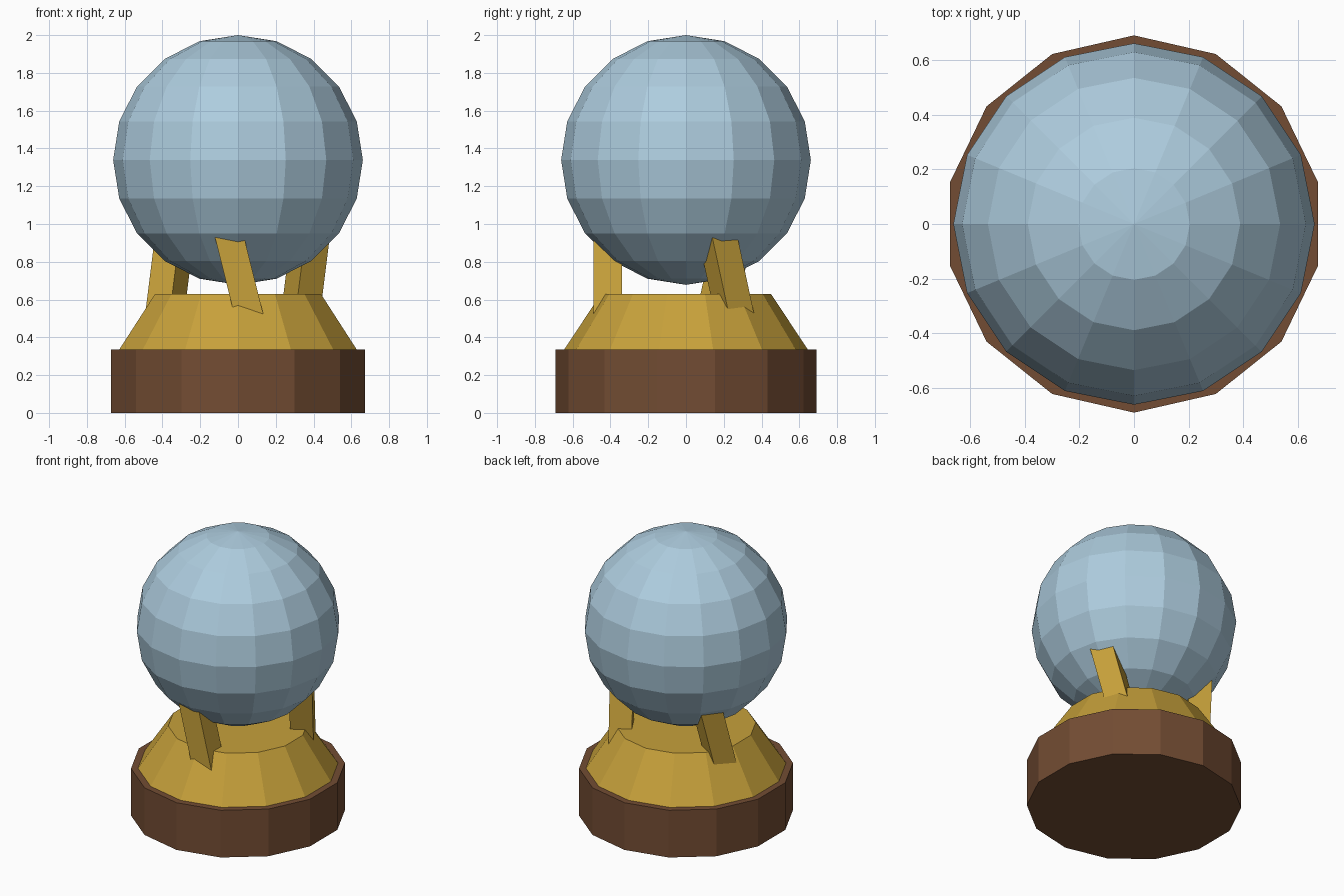
import bpy
from math import radians, sin, cos
from mathutils import Matrix

cube = bpy.data.objects.get("Cube")
if cube:
    bpy.data.objects.remove(cube, do_unlink=True)


def make_material(name, rgb):
    mat = bpy.data.materials.new(name)
    mat.use_nodes = True
    mat.diffuse_color = (*rgb, 1)
    mat.node_tree.nodes["Principled BSDF"].inputs["Base Color"].default_value = (*rgb, 1)
    return mat


def finish(name, mat):
    obj = bpy.context.object
    obj.name = obj.data.name = name
    obj.data.materials.append(mat)
    return obj


wood = make_material("brown wood", (0.171, 0.073, 0.033))
gold = make_material("gold", (0.57, 0.355, 0.043))
glass = make_material("pale blue glass", (0.42, 0.604, 0.73))

SIDES = 14
BASE_TOP = 0.335
COLLAR_TOP = 0.63

# Wooden plinth
bpy.ops.mesh.primitive_cylinder_add(vertices=SIDES, radius=0.69, depth=BASE_TOP,
                                    location=(0, 0, BASE_TOP / 2))
finish("plinth", wood)

# Tapered gold collar
bpy.ops.mesh.primitive_cone_add(vertices=SIDES, radius1=0.645, radius2=0.45,
                                depth=COLLAR_TOP - BASE_TOP,
                                location=(0, 0, (BASE_TOP + COLLAR_TOP) / 2))
finish("collar", gold)

# Faceted ball
bpy.ops.mesh.primitive_uv_sphere_add(segments=16, ring_count=10, radius=0.661,
                                     location=(0, 0, 1.339))
finish("ball", glass)

# Three prongs leaning sideways, spaced evenly around the collar
prong = (Matrix.Translation((0, -0.415, 0.75))
         @ Matrix.Rotation(radians(-14), 4, "Y")
         @ Matrix.Diagonal((0.15, 0.15, 0.52, 1)))
for i, name in enumerate(("front_prong", "back_left_prong", "back_right_prong")):
    bpy.ops.mesh.primitive_cube_add(size=1)
    obj = finish(name, gold)
    obj.data.transform(Matrix.Rotation(radians(120 * i), 4, "Z") @ prong)
